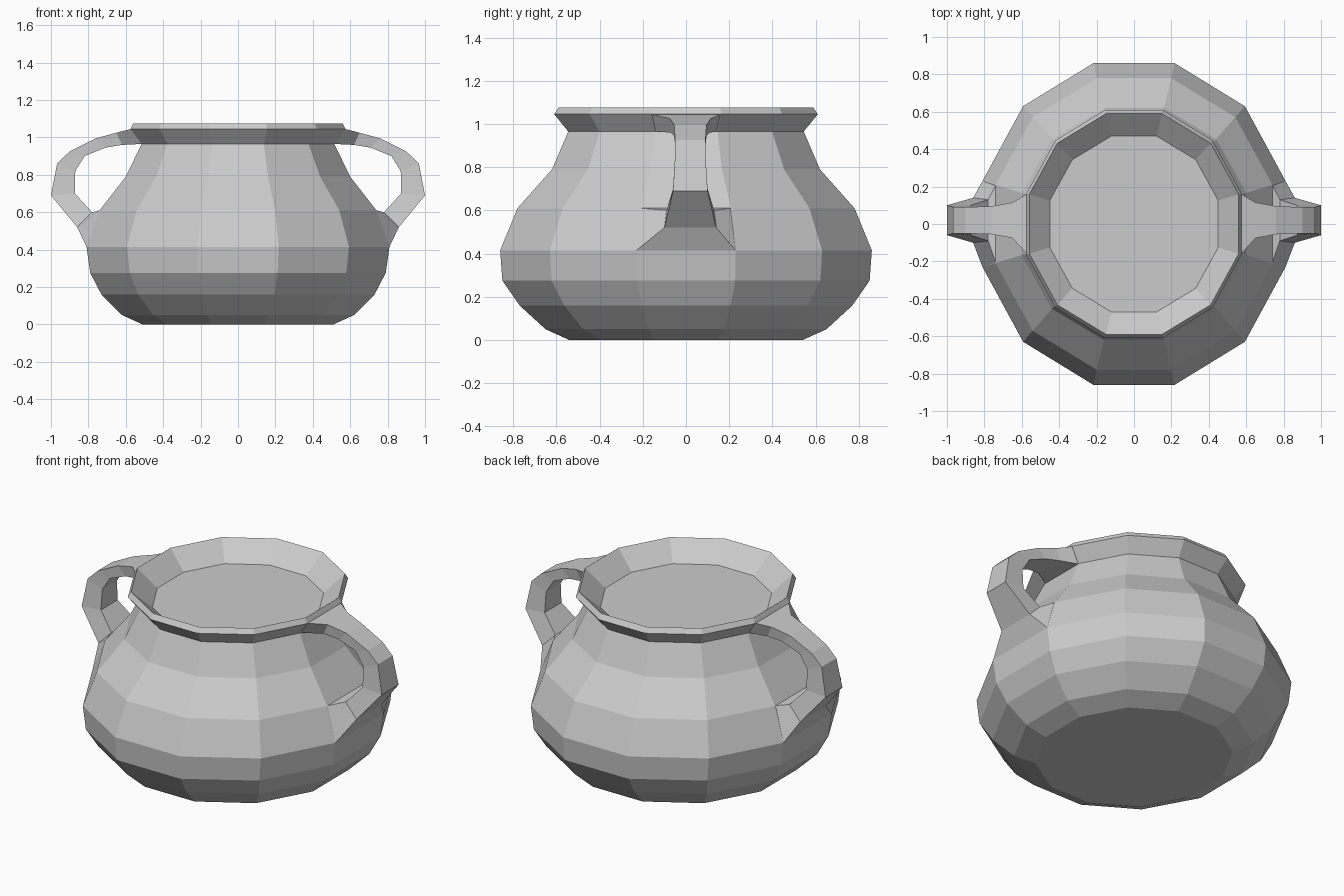
import bpy, bmesh
from math import cos, sin, radians

cube = bpy.data.objects.get("Cube")
if cube:
    bpy.data.objects.remove(cube)

clay = bpy.data.materials.new("grey_clay")
clay.use_nodes = True
colour = (0.6, 0.6, 0.6, 1)
clay.diffuse_color = colour
clay.node_tree.nodes["Principled BSDF"].inputs["Base Color"].default_value = colour

SIDES = 12


def finish(name, bm):
    bmesh.ops.recalc_face_normals(bm, faces=bm.faces)
    mesh = bpy.data.meshes.new(name)
    bm.to_mesh(mesh)
    bm.free()
    mesh.materials.append(clay)
    obj = bpy.data.objects.new(name, mesh)
    bpy.context.collection.objects.link(obj)
    return obj


def skin(bm, rings):
    """Join neighbouring rings with quads and cap both ends."""
    for low, high in zip(rings, rings[1:]):
        n = len(low)
        for i in range(n):
            j = (i + 1) % n
            bm.faces.new((low[i], low[j], high[j], high[i]))
    bm.faces.new(rings[0])
    bm.faces.new(rings[-1])


# Pot: half width of the flats in x, in y, and height, ending in the sunken top
profile = [(.51, .54, 0), (.62, .65, .05), (.73, .77, .16), (.79, .85, .275),
           (.81, .86, .415), (.74, .78, .61), (.60, .62, .79), (.515, .545, .965),
           (.575, .61, 1.045), (.56, .59, 1.075), (.45, .47, .97)]
bm = bmesh.new()
rings = []
flat = cos(radians(15))
for rx, ry, z in profile:
    angles = [radians(15 + 360 / SIDES * i) for i in range(SIDES)]
    rings.append([bm.verts.new((rx / flat * cos(a), ry / flat * sin(a), z)) for a in angles])
skin(bm, rings)
finish("pot_body", bm)

# Handle sections: outer x, z, half width, then inner x, z, half width
sections = [(.81, .415, .23, .74, .61, .205), (.86, .52, .12, .78, .60, .11),
            (1.0, .69, .08, .872, .70, .08), (.967, .86, .07, .87, .82, .07),
            (.90, .925, .07, .82, .90, .07), (.76, .995, .075, .71, .945, .075),
            (.65, 1.025, .095, .62, .96, .09), (.573, 1.045, .16, .515, .965, .14)]


def handle(name, side):
    bm = bmesh.new()
    rings = []
    for i, (ox, oz, ow, ix, iz, iw) in enumerate(sections):
        shift = 0.02 if 0 < i < len(sections) - 1 else 0
        corners = [(ox, -ow, oz), (ox, ow, oz), (ix, iw, iz), (ix, -iw, iz)]
        rings.append([bm.verts.new((side * x, y + shift, z)) for x, y, z in corners])
    skin(bm, rings)
    return finish(name, bm)


handle("left_handle", 1)
handle("right_handle", -1)
